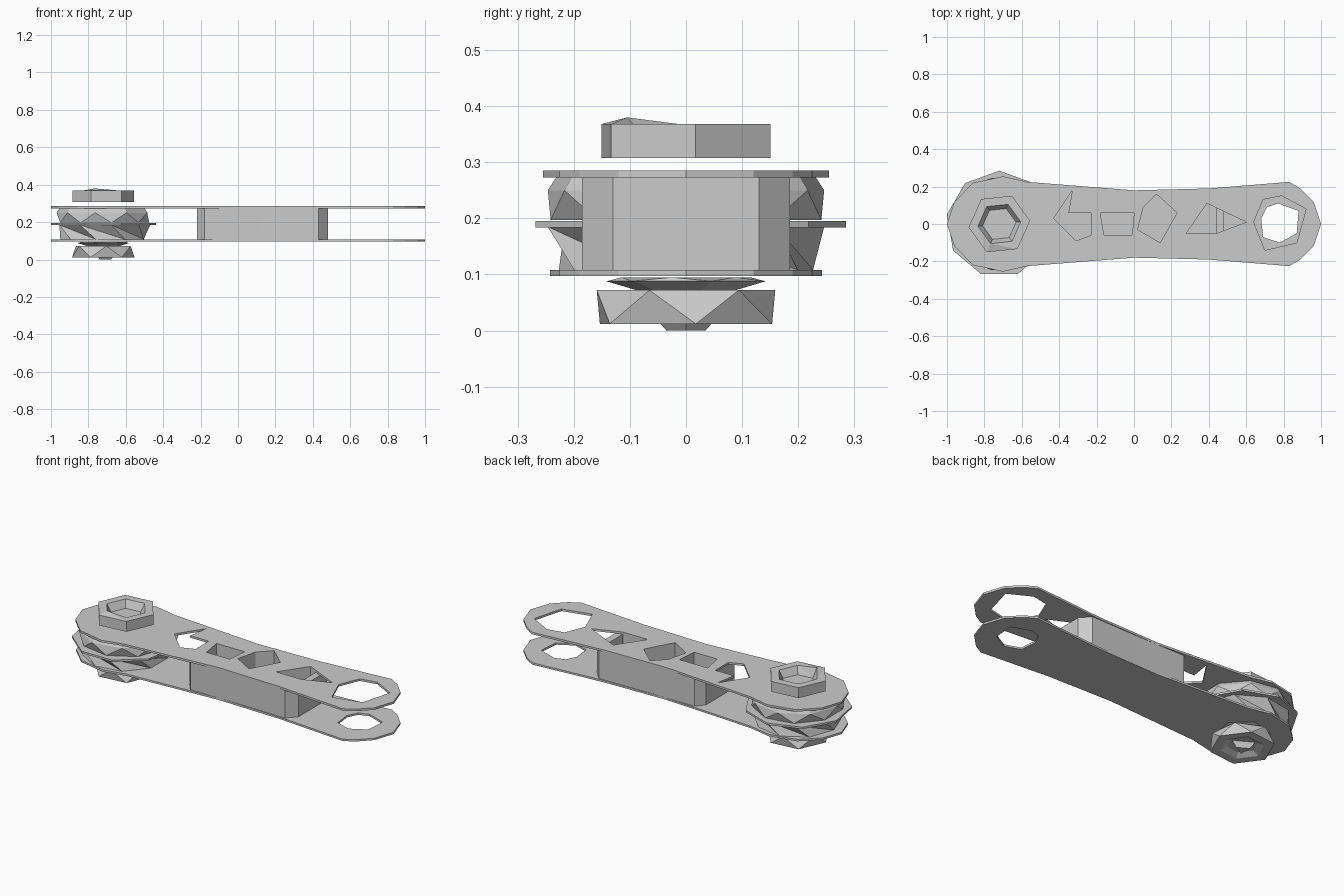
import bpy, bmesh
from math import pi, cos, sin

cube = bpy.data.objects.get("Cube")
if cube:
    bpy.data.objects.remove(cube)

metal = bpy.data.materials.new("plain_grey_metal")
metal.use_nodes = True
grey = (0.6, 0.6, 0.6, 1)
metal.diffuse_color = grey
metal.node_tree.nodes["Principled BSDF"].inputs["Base Color"].default_value = grey


def mirrored(half):
    """Close a half outline by reflecting it across the x axis."""
    return half + [(x, -y) for x, y in reversed(half) if y]


def cut_sheet(name, outline, holes, bottom, top):
    """Extrude a flat outline with holes between two heights."""
    curve = bpy.data.curves.new(name, "CURVE")
    curve.dimensions = "2D"
    curve.fill_mode = "BOTH"
    curve.extrude = (top - bottom) / 2
    for points in [outline] + holes:
        spline = curve.splines.new("POLY")
        spline.points.add(len(points) - 1)
        for point, (x, y) in zip(spline.points, points):
            point.co = (x, y, 0, 1)
        spline.use_cyclic_u = True
    obj = bpy.data.objects.new(name, curve)
    obj.location.z = (top + bottom) / 2
    bpy.context.collection.objects.link(obj)
    bpy.ops.object.select_all(action="DESELECT")
    obj.select_set(True)
    bpy.context.view_layer.objects.active = obj
    bpy.ops.object.convert(target="MESH")
    obj = bpy.context.view_layer.objects.active
    obj.data.materials.clear()
    obj.data.materials.append(metal)
    for face in obj.data.polygons:
        face.use_smooth = False
    return obj


def faceted_round(name, sides, rings, raised=0):
    """Stack rings of (radius, height, twist in steps) about the pivot."""
    bm = bmesh.new()
    loops = []
    for radius, height, twist in rings:
        angles = [2 * pi * (i + twist) / sides for i in range(sides)]
        loops.append([bm.verts.new((pivot + radius * cos(a), radius * sin(a), height))
                      for a in angles])
    for low, high in zip(loops, loops[1:]):
        for i in range(sides):
            j = (i + 1) % sides
            bm.faces.new((low[i], low[j], high[i]))
            bm.faces.new((low[j], high[j], high[i]))
    bm.faces.new(list(reversed(loops[0])))
    bm.faces.new(loops[-1])
    if raised:
        loops[2][sides - 2].co.z += raised
    bmesh.ops.recalc_face_normals(bm, faces=bm.faces)
    bmesh.ops.dissolve_limit(bm, angle_limit=0.01, verts=bm.verts, edges=bm.edges)
    mesh = bpy.data.meshes.new(name)
    bm.to_mesh(mesh)
    bm.free()
    mesh.materials.append(metal)
    obj = bpy.data.objects.new(name, mesh)
    bpy.context.collection.objects.link(obj)
    return obj


pivot = -0.72

# Waisted side plates and their openings
plate = mirrored([(1, 0), (.96, .12), (.89, .19), (.83, .225), (.4, .19), (0, .18),
                  (-.57, .225), (-.7, .255), (-.86, .22), (-.96, .12), (-1, 0)])
relief = [(-.43, .03), (-.33, .18), (-.35, .06), (-.23, .06), (-.23, -.06), (-.31, -.09)]
square_slot = [(-.18, .06), (0, .06), (-.01, -.06), (-.16, -.06)]
slanted_slot = [(.05, .09), (.12, .16), (.23, .06), (.14, -.1), (.02, -.03)]
pointed_slot = [(.28, -.05), (.39, .11), (.6, .01), (.44, -.05)]
large_eye = [(.64, .01), (.69, .13), (.79, .15), (.92, .08), (.87, -.1), (.7, -.14)]
small_eye = [(.68, .03), (.71, .09), (.77, .11), (.88, .07), (.87, -.05), (.78, -.1), (.69, -.07)]
cut_sheet("upper_plate", plate,
          [relief, square_slot, slanted_slot, pointed_slot, large_eye], .273, .285)
lower = [(x, y * .95) if x < -.5 else (x, y) for x, y in plate]
cut_sheet("lower_plate", lower, [small_eye], .097, .108)

# Chamfered spacer between the plates, with pockets under the slots
spacer = mirrored([(.48, .13), (.43, .185), (.13, .18), (-.18, .18), (-.22, .13)])
end_pocket = [(.28, -.05), (.39, .11), (.44, .09), (.44, -.05)]
cut_sheet("spacer_block", spacer, [square_slot, slanted_slot, end_pocket], .108, .273)

# Two roller halves around a thin flange
faceted_round("upper_roller", 9, [(.245, .197, 0), (.25, .25, .5), (.235, .273, .5)])
faceted_round("lower_roller", 9, [(.23, .108, .5), (.25, .185, 0)])
faceted_round("roller_flange", 9, [(.285, .184, .25), (.285, .195, .25)])

# Socketed bolt head floating above, washer and nut below
faceted_round("bolt_head", 6, [(.165, .308, .1), (.165, .368, .1),
                               (.115, .368, .1), (.09, .325, .1)], raised=.012)
faceted_round("washer", 6, [(.09, .072, .3), (.145, .088, .3), (.12, .095, .8)])
faceted_round("nut", 6, [(.08, .03, .1), (.115, .012, .1), (.168, .012, .1),
                         (.16, .072, .6)])
faceted_round("nut_tip", 3, [(.04, 0, 0), (.07, .03, 0)])
